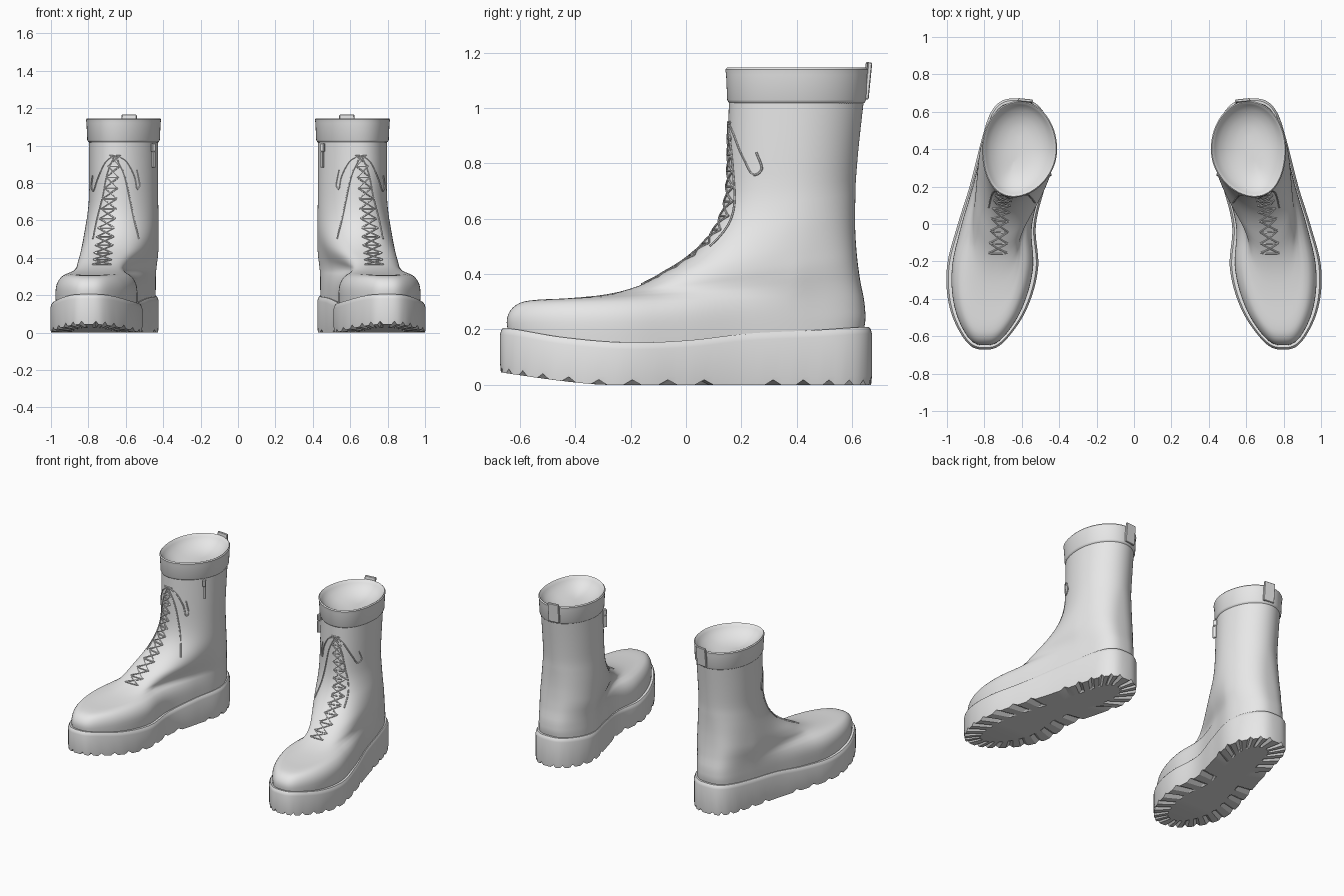
import bpy, bmesh, math
from mathutils import Vector, Matrix
from mathutils.bvhtree import BVHTree

cube = bpy.data.objects.get("Cube")
if cube:
    bpy.data.objects.remove(cube, do_unlink=True)

N = 128         # points around each ring
SOLE = 0.672    # half length of the sole

grey = bpy.data.materials.new("plain grey")
grey.use_nodes = True
COLOUR = (0.8, 0.8, 0.8, 1)
grey.diffuse_color = COLOUR
grey.node_tree.nodes["Principled BSDF"].inputs["Base Color"].default_value = COLOUR


def sample(rows, t):
    """Smooth interpolation through evenly spaced rows."""
    t = min(max(t, 0), len(rows) - 1)
    i = min(int(t), len(rows) - 2)
    f = t - i
    a, b, c, d = (rows[min(max(i + j, 0), len(rows) - 1)] for j in (-1, 0, 1, 2))
    return [q + f * ((r - p) / 2 + f * ((2 * p - 5 * q + 4 * r - s) / 2
            + f * (3 * q - p - 3 * r + s) / 2)) for p, q, r, s in zip(a, b, c, d)]


# Foot centre line and half width, from toe to heel
FOOT = [(.80, .195), (.78, .252), (.757, .256), (.735, .21),
        (.672, .21), (.62, .24), (.628, .245)]


def ring(yf, yb, height, shaft=0, side=1, heel_side=1, grow=0):
    """Closed outline blending from a foot shape to a shaft shape."""
    yf, yb = yf - grow, yb + grow
    pts = []
    for i in range(N):
        a = 2 * math.pi * i / N
        y = (yf + yb) / 2 - (yb - yf) / 2 * math.cos(a)
        cx, w = sample(FOOT, (y + .7) / .23)
        heel = min(max((y + .1) / .5, 0), 1)
        w = (w + grow) * (side + (heel_side - side) * heel)
        s = abs(math.sin(a))
        half = (1 - shaft) * w * s ** .7 + shaft * (.185 + grow) * s
        cx = (1 - shaft) * cx + shaft * (.612 + .032 * max(0, math.cos(a)) ** 2)
        pts.append(Vector((cx + math.copysign(half, math.sin(a)), y, height(y))))
    return pts


def add_object(name, bm):
    bmesh.ops.recalc_face_normals(bm, faces=bm.faces)
    mesh = bpy.data.meshes.new(name)
    bm.to_mesh(mesh)
    bm.free()
    mesh.materials.append(grey)
    ob = bpy.data.objects.new(name, mesh)
    bpy.context.collection.objects.link(ob)
    return ob


def loft(name, rings, cap_start=False, cap_end=False):
    bm = bmesh.new()
    vs = [[bm.verts.new(p) for p in r] for r in rings]
    for lo, hi in zip(vs, vs[1:]):
        for i in range(N):
            j = (i + 1) % N
            bm.faces.new((lo[i], lo[j], hi[j], hi[i]))
    for flag, r in ((cap_start, vs[0]), (cap_end, vs[-1])):
        if flag:  # strips across the outline
            for i in range(N // 2):
                quad = [r[i], r[i + 1], r[-i - 1], r[-i]]
                bm.faces.new(list(dict.fromkeys(quad)))
    return add_object(name, bm)


def select_only(ob):
    bpy.ops.object.select_all(action='DESELECT')
    ob.select_set(True)
    bpy.context.view_layer.objects.active = ob


def finish(ob, angle=35):
    select_only(ob)
    bpy.ops.object.shade_smooth_by_angle(angle=math.radians(angle))
    m = ob.modifiers.new("pair", 'MIRROR')
    m.use_mirror_merge = False


# Thick sole with a rising toe, a rolled top edge and radial tread grooves
def ground(y):
    return .045 * (max(0, -.3 - y) / .37) ** 1.3


def sole_top(y):
    return sample([(.207,), (.172,), (.153,), (.16,), (.185,), (.196,), (.21,)],
                  (y + .672) / .224)[0]


def sole_ring(inset, height):
    return ring(-SOLE, SOLE, height, grow=-inset)


def tread_ring(inset, depth):
    pts = sole_ring(inset, ground)
    for i, p in enumerate(pts):
        if i % 4 == 2 and not .1 < p.y < .3:
            p.z += depth
    return pts


sole = loft("sole", [
    sole_ring(.115, ground),
    tread_ring(.105, .014),
    tread_ring(.003, .018),
    sole_ring(0, lambda y: ground(y) + .03),
    sole_ring(0, lambda y: sole_top(y) - .025),
    sole_ring(.004, lambda y: sole_top(y) - .01),
    sole_ring(.011, sole_top),
    sole_ring(.06, sole_top)], True, True)

# Leather upper: front y, front z, back y, back z, shaft blend, side scale
STATIONS = [
    (-.635, .15, .635, .15, 0, .89), (-.648, .225, .648, .23, 0, .89),
    (-.635, .268, .647, .275, 0, .85), (-.6, .296, .643, .31, 0, .77),
    (-.54, .307, .637, .34, 0, .68), (-.42, .313, .63, .375, .03, .62),
    (-.28, .328, .624, .415, .08, .62), (-.17, .358, .619, .455, .16, .69),
    (-.08, .405, .615, .5, .3, .78), (0, .455, .612, .55, .46, .86),
    (.07, .52, .611, .61, .65, .93), (.12, .6, .612, .67, .85, .95),
    (.145, .7, .614, .74, 1, 1), (.152, .86, .625, .87, 1, 1),
    (.155, 1.03, .643, 1.03, 1, 1)]
rings = []
for step in range((len(STATIONS) - 1) * 3 + 1):
    yf, zf, yb, zb, shaft, side = sample(STATIONS, step / 3)
    rings.append(ring(yf, yb, lambda y: zf + (zb - zf) * (y - yf) / (yb - yf),
                      shaft, side, .94))
upper = loft("boot_upper", rings)
tree = BVHTree.FromPolygons([v.co for v in upper.data.vertices],
                            [p.vertices for p in upper.data.polygons])

# Cuff band with a smooth shallow lining
CUFF = [(1.012, -.01), (1.02, .004), (1.03, .009), (1.12, .013), (1.139, .016), (1.146, .01),
        (1.144, .006), (1.125, -.005), (1.1, -.03), (1.075, -.07), (1.06, -.12), (1.055, -.17)]
cuff = loft("cuff", [ring(.158, .642, lambda y: z, 1, grow=g) for z, g in CUFF],
            cap_end=True)


# Small fittings
def block(name, centre, size, tilt=0, turn=0):
    bm = bmesh.new()
    bmesh.ops.create_cube(bm, size=1)
    bmesh.ops.scale(bm, verts=bm.verts, vec=size)
    bmesh.ops.bevel(bm, geom=bm.edges[:], offset=min(size) * .2, segments=1, affect='EDGES')
    bm.transform(Matrix.Translation(centre) @ Matrix.Rotation(turn, 4, 'Z')
                 @ Matrix.Rotation(tilt, 4, 'X'))
    return add_object(name, bm)


tab = block("pull_tab", (.582, .655, 1.098), (.08, .016, .135), -.1, .1)
zip_slider = block("zip_slider", (.455, .27, .99), (.022, .03, .045), 0, -.5)
zip_pull = block("zip_pull", (.452, .268, .925), (.012, .028, .085), 0, -.5)


# Laces laid on the leather, each path given as x and z
def cord(name, paths, radius):
    curve = bpy.data.curves.new(name, 'CURVE')
    curve.dimensions = '3D'
    curve.bevel_depth, curve.bevel_resolution, curve.use_fill_caps = radius, 1, True
    for path in paths:
        pts = []
        for s in range((len(path) - 1) * 5 + 1):
            x, z = sample(path, s / 5)
            hit, normal, _, _ = tree.ray_cast(Vector((x, -2, z)), Vector((0, 1, 0)))
            if hit:
                if normal.y > 0:
                    normal = -normal
                pts.append(hit + normal * .002)
        spline = curve.splines.new('POLY')
        spline.points.add(len(pts) - 1)
        for sp, p in zip(spline.points, pts):
            sp.co = (*p, 1)
    ob = bpy.data.objects.new(name, curve)
    bpy.context.collection.objects.link(ob)
    select_only(ob)
    bpy.ops.object.convert(target='MESH')
    ob = bpy.context.object
    ob.data.materials.clear()
    ob.data.materials.append(grey)
    return ob


ROWS = 13


def eyelet(i, side):
    f = (i / (ROWS - 1)) ** 1.25
    return (.728 - .07 * f + side * (.05 - .02 * f), .363 + .587 * f)


crossings = [[eyelet(i, s), eyelet(i + 1, -s)] for i in range(ROWS - 1) for s in (-1, 1)]
bars = [[eyelet(i, -1), eyelet(i, 1)] for i in range(ROWS)]
laces = cord("laces", crossings + bars, .004)
bow = cord("lace_bow", [
    [(.66, .95), (.71, .91), (.75, .82), (.77, .76), (.782, .78), (.775, .84)],
    [(.66, .95), (.6, .92), (.555, .84), (.54, .77), (.525, .79), (.54, .87)],
    [(.66, .95), (.7, .85), (.725, .72), (.755, .6), (.775, .5)],
    [(.66, .95), (.61, .85), (.58, .72), (.555, .6), (.53, .5)]], .004)

finish(sole, 25)
for ob in (upper, cuff, tab, zip_slider, zip_pull, laces, bow):
    finish(ob)
